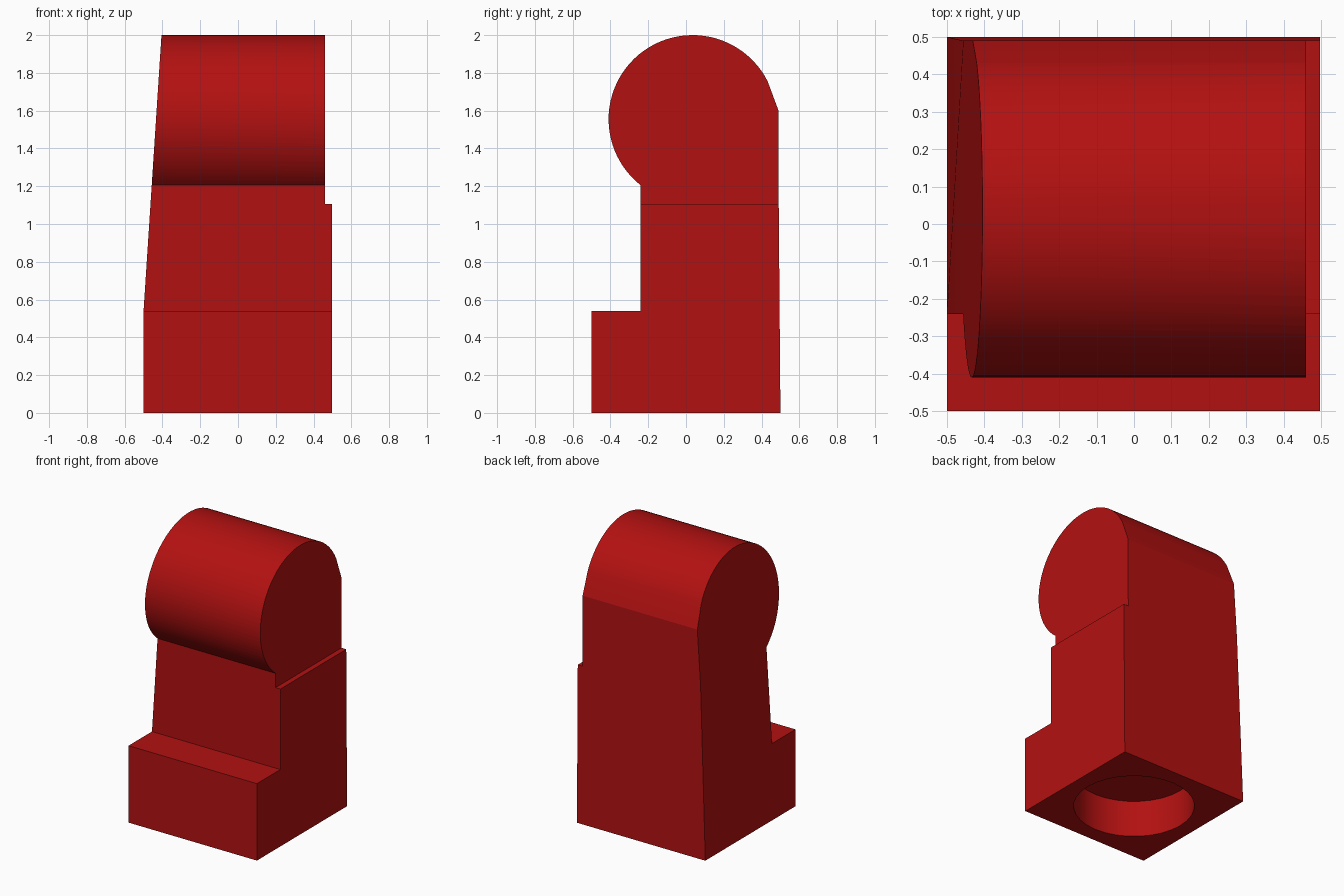
import bpy, bmesh, math

if "Cube" in bpy.data.objects:
    bpy.data.objects.remove(bpy.data.objects["Cube"])

red = bpy.data.materials.new("bright red")
red.diffuse_color = (0.45, 0.0055, 0.0055, 1)
red.use_nodes = True
red.node_tree.nodes["Principled BSDF"].inputs["Base Color"].default_value = red.diffuse_color

# Side profile (y, z): foot, shin, rounded hip, straight back
CY, CZ, R = 0.035, 1.555, 0.445
N = 48
START, END = math.radians(231.8), math.radians(27)
arc = [(CY + R * math.cos(a), CZ + R * math.sin(a))
       for a in (START + (END - START) * i / N for i in range(N + 1))]
profile = ([(-0.5, 0), (-0.5, 0.54), (-0.24, 0.54)] + arc
           + [(0.49, 1.6), (0.49, 1.21), (0.5, 0)])


def left_x(z):
    # Outer side leans inward above the foot
    return -0.5 + 0.065 * max(0, z - 0.54)


# Leg body: profile swept from the leaning side to the flat side
bm = bmesh.new()
left = [bm.verts.new((left_x(z), y, z)) for y, z in profile]
right = [bm.verts.new((0.497, y, z)) for y, z in profile]
n = len(profile)
for i in range(n):
    j = (i + 1) % n
    bm.faces.new((left[i], left[j], right[j], right[i]))
bm.faces.new(right)
bm.faces.new((left[0], left[1], left[2], left[-1]))
bm.faces.new((left[2], left[-2], left[-1]))
bm.faces.new(left[2:-1])
bmesh.ops.triangulate(bm, faces=[f for f in bm.faces if len(f.verts) == 4])
bmesh.ops.recalc_face_normals(bm, faces=bm.faces)
mesh = bpy.data.meshes.new("leg")
bm.to_mesh(mesh)
bm.free()
leg = bpy.data.objects.new("leg", mesh)
bpy.context.collection.objects.link(leg)
mesh.materials.append(red)

# Cutters: shallow step at the hip side, round socket under the foot
bpy.ops.mesh.primitive_cube_add(size=1, location=(0.96, 0, 1.105 + 0.75))
step = bpy.context.object
step.name = "hip_step_cutter"
step.scale = (1, 2, 1.5)
bpy.ops.mesh.primitive_cylinder_add(vertices=32, radius=0.39, depth=0.52,
                                    location=(0, 0, 0))
socket = bpy.context.object
socket.name = "socket_cutter"

bpy.ops.object.select_all(action='DESELECT')
bpy.context.view_layer.objects.active = leg
leg.select_set(True)
for cutter in (step, socket):
    cutter.hide_render = True
    cutter.data.materials.append(red)
    mod = leg.modifiers.new(cutter.name, 'BOOLEAN')
    mod.operation = 'DIFFERENCE'
    mod.solver = 'EXACT'
    mod.object = cutter
    bpy.ops.object.modifier_apply(modifier=mod.name)
for cutter in (step, socket):
    bpy.data.objects.remove(cutter)

bpy.ops.object.shade_smooth_by_angle(angle=math.radians(12))
